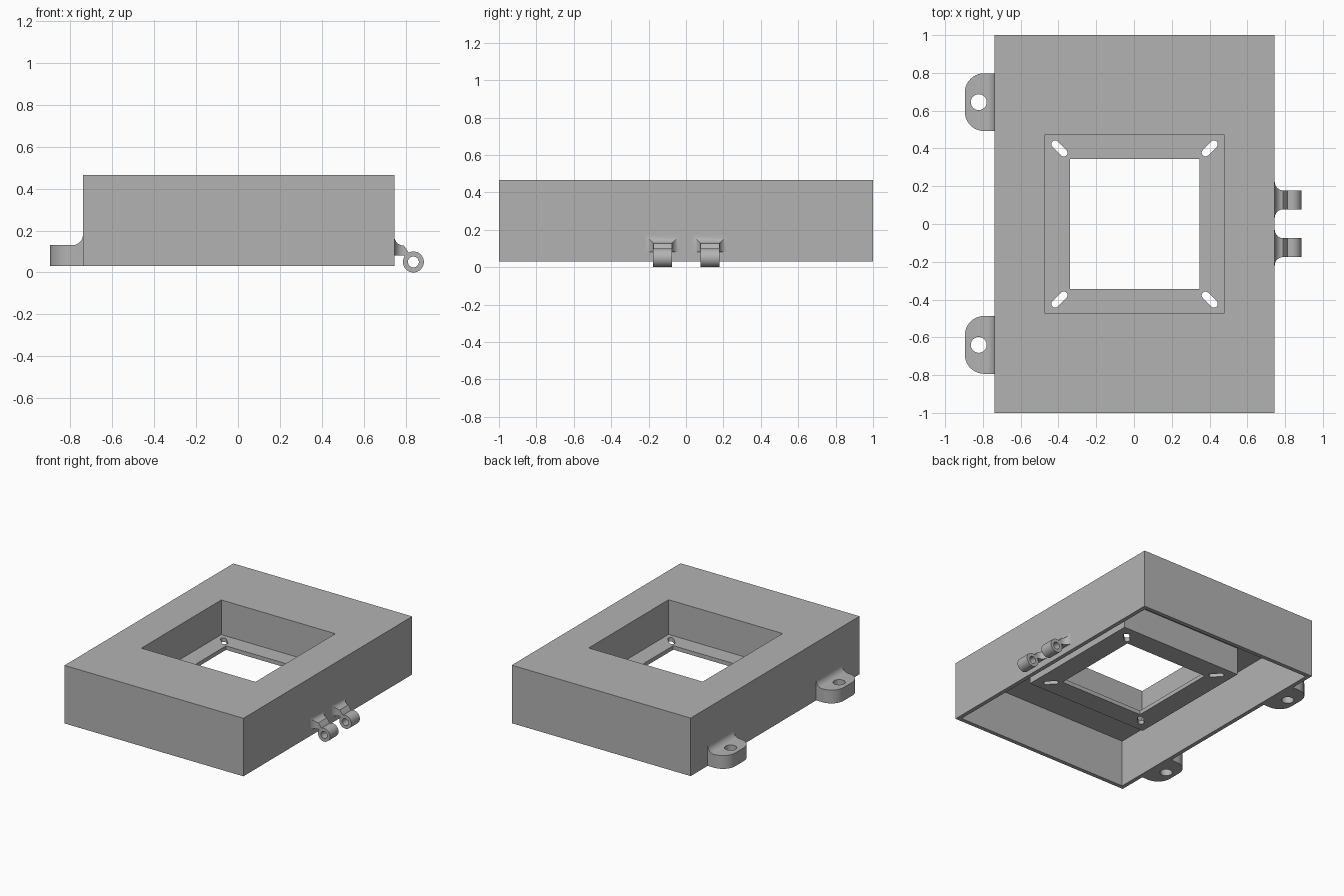
import bpy, bmesh
from math import sin, cos, pi, radians
from mathutils import Vector

if "Cube" in bpy.data.objects:
    bpy.data.objects.remove(bpy.data.objects["Cube"])

grey = bpy.data.materials.new("plain_grey")
grey.use_nodes = True
colour = (0.45, 0.45, 0.45, 1)
grey.diffuse_color = colour
grey.node_tree.nodes["Principled BSDF"].inputs["Base Color"].default_value = colour

CX = 0.003            # middle of the box in x
BOTTOM, TOP = 0.03, 0.465


def loft(name, rings):
    """Skin a closed solid through matching rings of points."""
    bm = bmesh.new()
    loops = [[bm.verts.new(p) for p in ring] for ring in rings]
    n = len(loops[0])
    for a, b in zip(loops, loops[1:]):
        for i in range(n):
            j = (i + 1) % n
            bm.faces.new((a[i], a[j], b[j], b[i]))
    bm.faces.new(loops[0])
    bm.faces.new(loops[-1])
    bmesh.ops.recalc_face_normals(bm, faces=bm.faces)
    mesh = bpy.data.meshes.new(name)
    bm.to_mesh(mesh)
    bm.free()
    mesh.materials.append(grey)
    ob = bpy.data.objects.new(name, mesh)
    bpy.context.collection.objects.link(ob)
    return ob


def prism(name, outline, axis, lo, hi):
    """Extrude a 2D outline along z (xy outline) or y (xz outline)."""
    place = {"z": lambda u, v, d: (u, v, d), "y": lambda u, v, d: (u, d, v)}[axis]
    return loft(name, [[place(u, v, d) for u, v in outline] for d in (lo, hi)])


def box(name, hx, hy, lo, hi):
    return prism(name, [(CX - hx, -hy), (CX + hx, -hy), (CX + hx, hy), (CX - hx, hy)], "z", lo, hi)


def arc(cx, cy, r, start, end, n=10):
    return [(cx + r * cos(radians(start + (end - start) * i / n)),
             cy + r * sin(radians(start + (end - start) * i / n))) for i in range(n + 1)]


def circle(cx, cy, r, n=32):
    return arc(cx, cy, r, 0, 360, n)[:-1]


def combine(ob, tool, operation):
    """Apply a boolean and discard the tool."""
    mod = ob.modifiers.new("boolean", "BOOLEAN")
    mod.operation, mod.solver, mod.object = operation, "EXACT", tool
    bpy.context.view_layer.objects.active = ob
    bpy.ops.object.modifier_apply(modifier=mod.name)
    bpy.data.objects.remove(tool)


def smooth(ob):
    bpy.ops.object.select_all(action="DESELECT")
    ob.select_set(True)
    bpy.context.view_layer.objects.active = ob
    bpy.ops.object.shade_smooth_by_angle(angle=radians(30))


# Hollow housing, open underneath, with a sunken well in the top
housing = box("housing", 0.742, 1.0, BOTTOM, TOP)
combine(housing, box("cavity", 0.712, 0.97, -0.1, 0.38), "DIFFERENCE")
combine(housing, box("well_block", 0.5, 0.5, 0.175, 0.42), "UNION")
combine(housing, box("well_pocket", 0.473, 0.473, 0.205, 0.6), "DIFFERENCE")
combine(housing, box("window", 0.343, 0.343, 0.0, 0.6), "DIFFERENCE")

# Diagonal screw slots in the well floor
for sx in (-1, 1):
    for sy in (-1, 1):
        out = Vector((sx, sy)).normalized()
        angle = math_angle = {(1, 1): 45, (-1, 1): 135, (-1, -1): 225, (1, -1): 315}[(sx, sy)]
        mid = Vector((CX + sx * 0.398, sy * 0.4))
        a, b = mid + out * 0.032, mid - out * 0.032
        outline = arc(a.x, a.y, 0.02, angle - 90, angle + 90) + arc(b.x, b.y, 0.02, angle + 90, angle + 270)
        combine(housing, prism("slot", outline, "z", 0.1, 0.3), "DIFFERENCE")
smooth(housing)

# Screw ears with a filleted root on the -x wall
WALL = CX - 0.742
for label, y in (("back", 0.645), ("front", -0.64)):
    root = WALL + 0.01
    side = ([(root, BOTTOM), (-1.0, BOTTOM), (-1.0, 0.13)]
            + arc(WALL - 0.05, 0.18, 0.05, 270, 360) + [(root, 0.18)])
    ear = prism(label + "_screw_ear", side, "y", y - 0.3, y + 0.3)
    plan = ([(WALL + 0.1, y - 0.153), (WALL + 0.1, y + 0.153)]
            + arc(-0.793, y + 0.05, 0.103, 90, 180) + arc(-0.793, y - 0.05, 0.103, 180, 270))
    combine(ear, prism("plan", plan, "z", -0.1, 0.5), "INTERSECT")
    combine(ear, prism("hole", circle(-0.822, y, 0.042), "z", -0.1, 0.5), "DIFFERENCE")
    smooth(ear)


# Hinge knuckles on flared arms on the +x wall
def section(x, y, half, low, high):
    return [(x, y - half, low), (x, y + half, low), (x, y + half, high), (x, y - half, high)]


FACE, FLARE = CX + 0.742, 0.045
for label, y in (("back", 0.128), ("front", -0.125)):
    rings = [section(FACE - 0.01, y, 0.05 + FLARE, 0.08, 0.128 + FLARE)]
    for i in range(9):
        t = i / 8 * pi / 2
        grow = FLARE * (1 - sin(t))
        rings.append(section(FACE + FLARE * (1 - cos(t)), y, 0.05 + grow, 0.08, 0.128 + grow))
    rings.append(section(0.803, y, 0.05, 0.07, 0.112))
    rings.append(section(0.815, y, 0.05, 0.055, 0.092))
    hinge = loft(label + "_hinge", rings)
    combine(hinge, prism("knuckle", circle(0.836, 0.05, 0.05), "y", y - 0.0505, y + 0.0505), "UNION")
    combine(hinge, prism("pin_hole", circle(0.836, 0.05, 0.026), "y", y - 0.2, y + 0.2), "DIFFERENCE")
    smooth(hinge)
